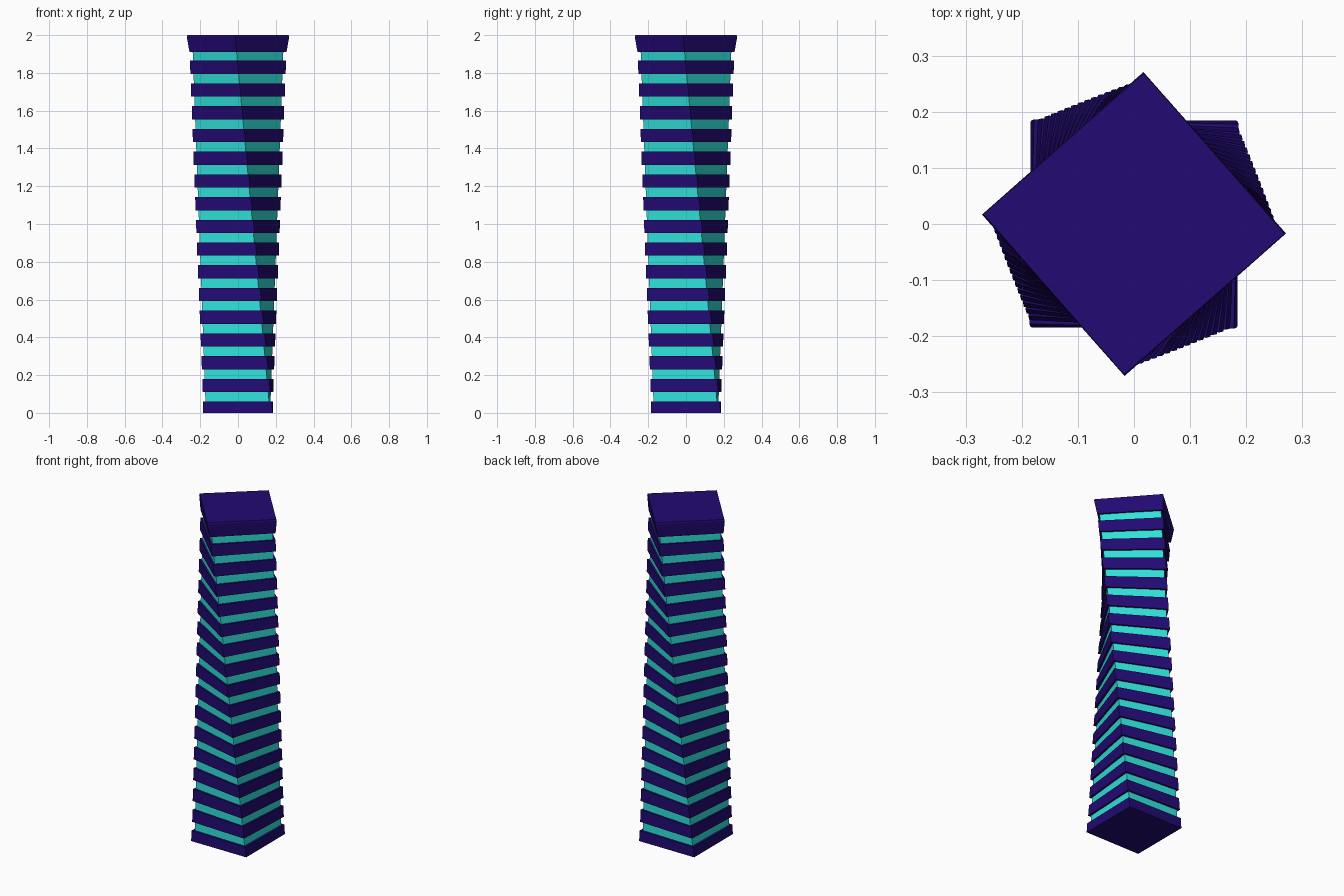
import bpy, bmesh
from mathutils import Vector

if "Cube" in bpy.data.objects:
    bpy.data.objects.remove(bpy.data.objects["Cube"])


def material(name, rgb):
    m = bpy.data.materials.new(name)
    m.diffuse_color = (*rgb, 1)
    m.use_nodes = True
    m.node_tree.nodes["Principled BSDF"].inputs["Base Color"].default_value = m.diffuse_color
    return m


INDIGO = material("indigo", (0.016, 0.003, 0.17))
CYAN = material("turquoise", (0.03, 0.75, 0.70))


def ring(z, grow=0.0, path_z=None):
    """Square floor outline: each corner runs on a straight leaning line."""
    t = (z if path_z is None else path_z) / 2.0
    x, y = 0.170 - 0.186 * t, -0.170 - 0.073 * t
    c = Vector((x, y))
    # push both adjoining walls outwards by grow
    e = Vector((x - y, x + y)) / (2 ** 0.5 * c.length)
    u, v = e * c.length, None
    c += c.normalized() * grow * 2 ** 0.5
    x, y = c
    return [(x, y, z), (-y, x, z), (-x, -y, z), (y, -x, z)]


def loft(name, rings, mat):
    bm = bmesh.new()
    rows = [[bm.verts.new(p) for p in r] for r in rings]
    for a, b in zip(rows, rows[1:]):
        for i in range(4):
            j = (i + 1) % 4
            bm.faces.new((a[i], a[j], b[j], b[i]))
    bm.faces.new(rows[0][::-1])
    bm.faces.new(rows[-1])
    me = bpy.data.meshes.new(name)
    bm.to_mesh(me)
    bm.free()
    me.materials.append(mat)
    ob = bpy.data.objects.new(name, me)
    bpy.context.collection.objects.link(ob)
    return ob


# Twisted glass core
loft("glass_core", [ring(0.01 + 1.93 * i / 32) for i in range(33)], CYAN)

# Floor slabs
loft("ground_slab", [ring(0, 0.014), ring(0.06, 0.014)], INDIGO)
for i in range(1, 16):
    z = 0.025 + 0.1203 * i
    loft(f"floor_slab_{i}", [ring(z - 0.035, 0.012), ring(z + 0.035, 0.011)], INDIGO)

# Thicker flared roof slab
loft("roof_slab", [ring(1.91, 0.012), ring(1.99, 0.020), ring(2.0, 0.018)], INDIGO)
